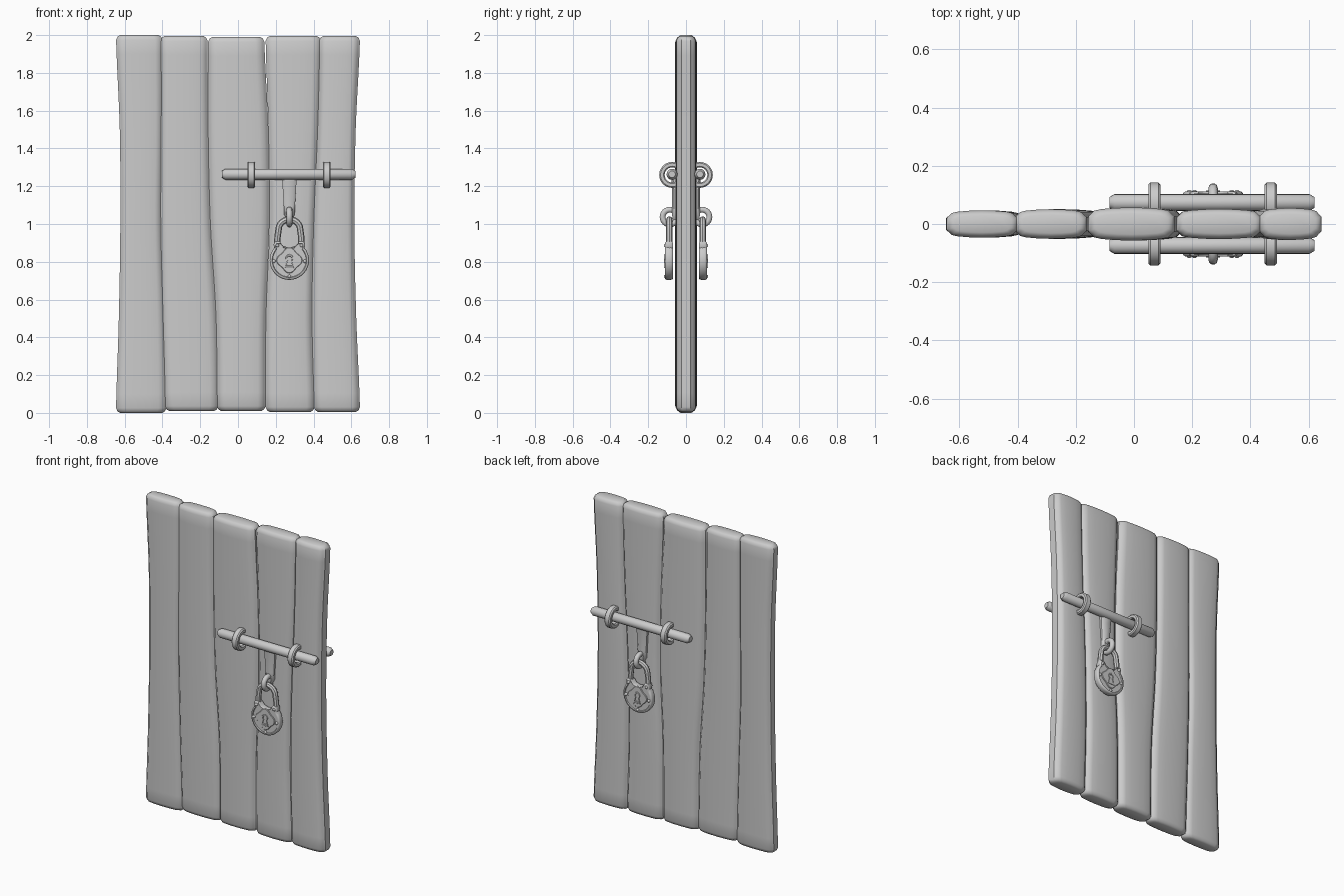
import bpy, bmesh
from math import sin, cos, pi, radians

if "Cube" in bpy.data.objects:
    bpy.data.objects.remove(bpy.data.objects["Cube"])


def finish(obj, mirror, angle=40):
    bpy.ops.object.select_all(action='DESELECT')
    obj.select_set(True)
    bpy.context.view_layer.objects.active = obj
    bpy.ops.object.shade_smooth_by_angle(angle=radians(angle))
    if mirror:  # the same ironwork sits on both faces of the door
        m = obj.modifiers.new("both_sides", 'MIRROR')
        m.use_axis = (False, True, False)
        m.use_mirror_merge = False


def loft(name, rings, mirror=True, loop=False, angle=40):
    """Skin a list of equal-length point rings, capped unless looped."""
    bm = bmesh.new()
    vs = [[bm.verts.new(p) for p in r] for r in rings]
    n = len(vs[0])
    pairs = list(zip(vs, vs[1:])) + ([(vs[-1], vs[0])] if loop else [])
    for a, b in pairs:
        for i in range(n):
            j = (i + 1) % n
            bm.faces.new((a[i], a[j], b[j], b[i]))
    if not loop:
        bm.faces.new(vs[0])
        bm.faces.new(vs[-1])
    bmesh.ops.recalc_face_normals(bm, faces=bm.faces)
    me = bpy.data.meshes.new(name)
    bm.to_mesh(me)
    bm.free()
    obj = bpy.data.objects.new(name, me)
    bpy.context.collection.objects.link(obj)
    finish(obj, mirror, angle)
    return obj


def lathe(name, c, profile, loop=False, seg=20):
    """Turn an (x offset, radius) profile around an x-parallel axis."""
    loft(name, [[(c[0] + x, c[1] + r * cos(2 * pi * i / seg), c[2] + r * sin(2 * pi * i / seg))
                 for i in range(seg)] for x, r in profile], loop=loop)


def plate(name, c, outline, steps):
    """Outline in xz, stacked along y as (scale, y) steps."""
    loft(name, [[(c[0] + s * x, y, c[1] + s * z) for x, z in outline] for s, y in steps])


def circle(r, n):
    return [(r * cos(2 * pi * i / n), r * sin(2 * pi * i / n)) for i in range(n)]


def spline(v, t):
    """Smooth value through evenly spaced keys, t in 0..1."""
    f = t * (len(v) - 1)
    i = min(int(f), len(v) - 2)
    f -= i
    p = [v[max(0, min(len(v) - 1, i + k))] for k in (-1, 0, 1, 2)]
    return 0.5 * (2 * p[1] + (p[2] - p[0]) * f + (2 * p[0] - 5 * p[1] + 4 * p[2] - p[3]) * f * f
                  + (3 * p[1] - p[0] - 3 * p[2] + p[3]) * f ** 3)


# Planks: left and right edges at z = 0, .5, 1, 1.5, 2; half depth; bottom and top
planks = [
    ([-.635, -.62, -.612, -.615, -.635], [-.39, -.40, -.415, -.41, -.41], .047, 0, 2),
    ([-.375, -.39, -.40, -.40, -.40], [-.115, -.125, -.155, -.168, -.172], .051, .01, 1.995),
    ([-.10, -.105, -.135, -.147, -.147], [.135, .137, .155, .15, .128], .057, .01, 1.99),
    ([.157, .158, .178, .172, .157], [.395, .382, .393, .415, .428], .052, .005, 1.995),
    ([.413, .403, .41, .43, .44], [.635, .615, .605, .612, .635], .055, .005, 1.995),
]
side = [(1, .62), (.93, .8), (.75, .9), (.4, .97), (0, 1)]
half = side + [(-u, d) for u, d in side[-2::-1]]
for k, (left, right, depth, z0, z1) in enumerate(planks):
    rings = []
    heights = [0, .008, .026] + [.1 * i for i in range(1, 20)] + [1.974, 1.992, 2]
    for i, h in enumerate(heights):
        e = min(i, len(heights) - 1 - i)
        inset, ds = [(.022, .62), (.008, .86), (0, 1)][min(e, 2)]
        a, b = spline(left, h / 2) + inset, spline(right, h / 2) - inset
        c, w, d = (a + b) / 2, (b - a) / 2, depth * ds
        z = z0 + (z1 - z0) * h / 2
        ring = [(c + w * u, -d * v, z) for u, v in half]
        ring += [(c - w - .011, -d * .45, z), (c - w - .011, d * .45, z)]  # seam lip
        ring += [(c + w * u, d * v, z) for u, v in half[::-1]]
        ring += [(c + w + .011, d * .45, z), (c + w + .011, -d * .45, z)]
        rings.append(ring)
    loft(f"plank_{k + 1}", rings, mirror=False)

# Sliding bolt bar
lathe("bolt_bar", (.268, -.074, 1.263),
      [(-.353, .018), (-.335, .029), (.335, .029), (.353, .018)], seg=16)

# Guide rings holding the bar
for k, x in enumerate((.07, .47)):
    lathe(f"guide_ring_{k + 1}", (x, -.073, 1.26),
          [(-.021, .062), (-.014, .069), (.014, .069), (.021, .062),
           (.021, .046), (.014, .040), (-.014, .040), (-.021, .046)], loop=True, seg=24)

# Hasp strap hanging from the bar
loft("hasp_strap", [[(.272 + sx * w, y, z) for sx, y in
                     ((-1, -.045), (-1, yf + .01), (-.6, yf), (.6, yf), (1, yf + .01), (1, -.045))]
                    for w, yf, z in ((.04, -.08, 1.26), (.036, -.075, 1.2), (.03, -.074, 1.1),
                                     (.028, -.074, 1.05), (.014, -.07, 1.025))])

# Link between hasp and padlock
lathe("hasp_link", (.272, -.085, 1.037), [(x, .039 + r) for x, r in circle(.016, 10)],
      loop=True, seg=24)

# Padlock shackle
arch = [(.057 * cos(a * pi / 12), .972 + .052 * sin(a * pi / 12)) for a in range(13)]
path = [(.064, .87), (.063, .93)] + arch + [(-.063, .93), (-.064, .87)]
cu = bpy.data.curves.new("padlock_shackle", 'CURVE')
cu.dimensions = '3D'
cu.bevel_depth = .017
cu.bevel_resolution = 2
cu.use_fill_caps = True
sp = cu.splines.new('POLY')
sp.points.add(len(path) - 1)
for p, (x, z) in zip(sp.points, path):
    p.co = (.272 + x, -.088, z, 1)
shackle = bpy.data.objects.new("padlock_shackle", cu)
bpy.context.collection.objects.link(shackle)
bpy.ops.object.select_all(action='DESELECT')
shackle.select_set(True)
bpy.context.view_layer.objects.active = shackle
bpy.ops.object.convert(target='MESH')
finish(bpy.context.view_layer.objects.active, True)

# Padlock body: round case with two shoulders and a raised rim
C = (.272, .808)
body = [(.104 * cos(radians(a)), .104 * sin(radians(a))) for a in range(140, 401, 10)]
body += [(.084, .084), (.078, .1), (.052, .1), (.036, .078), (0, .066),
         (-.036, .078), (-.052, .1), (-.078, .1), (-.084, .084)]
plate("padlock_body", C, body,
      [(.92, -.068), (.98, -.074), (1, -.082), (1, -.1), (.98, -.107), (.93, -.111),
       (.88, -.111), (.85, -.105)])

# Scalloped face panel
scallop = []
for i in range(48):
    a = 2 * pi * i / 48
    r = .062 + .007 * cos(4 * a)
    scallop.append((r * cos(a), r * sin(a)))
plate("face_panel", C, scallop, [(1, -.1), (1, -.108), (.95, -.111)])

# Keyhole escutcheon with a recessed slot
key = [(.02 * cos(radians(a)), .012 + .02 * sin(radians(a))) for a in range(-50, 231, 20)]
key += [(-.024, -.042), (.024, -.042)]
plate("keyhole_plate", C, key,
      [(1, -.105), (1, -.114), (.94, -.116), (.7, -.116), (.62, -.108)])

# Rivets around the case
for k, (x, z) in enumerate(((-.064, .078), (.064, .078), (-.082, -.005), (.082, -.005), (0, -.085))):
    plate(f"rivet_{k + 1}", (C[0] + x, C[1] + z), circle(.009, 10),
          [(1, -.1), (1, -.111), (.75, -.115), (.3, -.117)])
